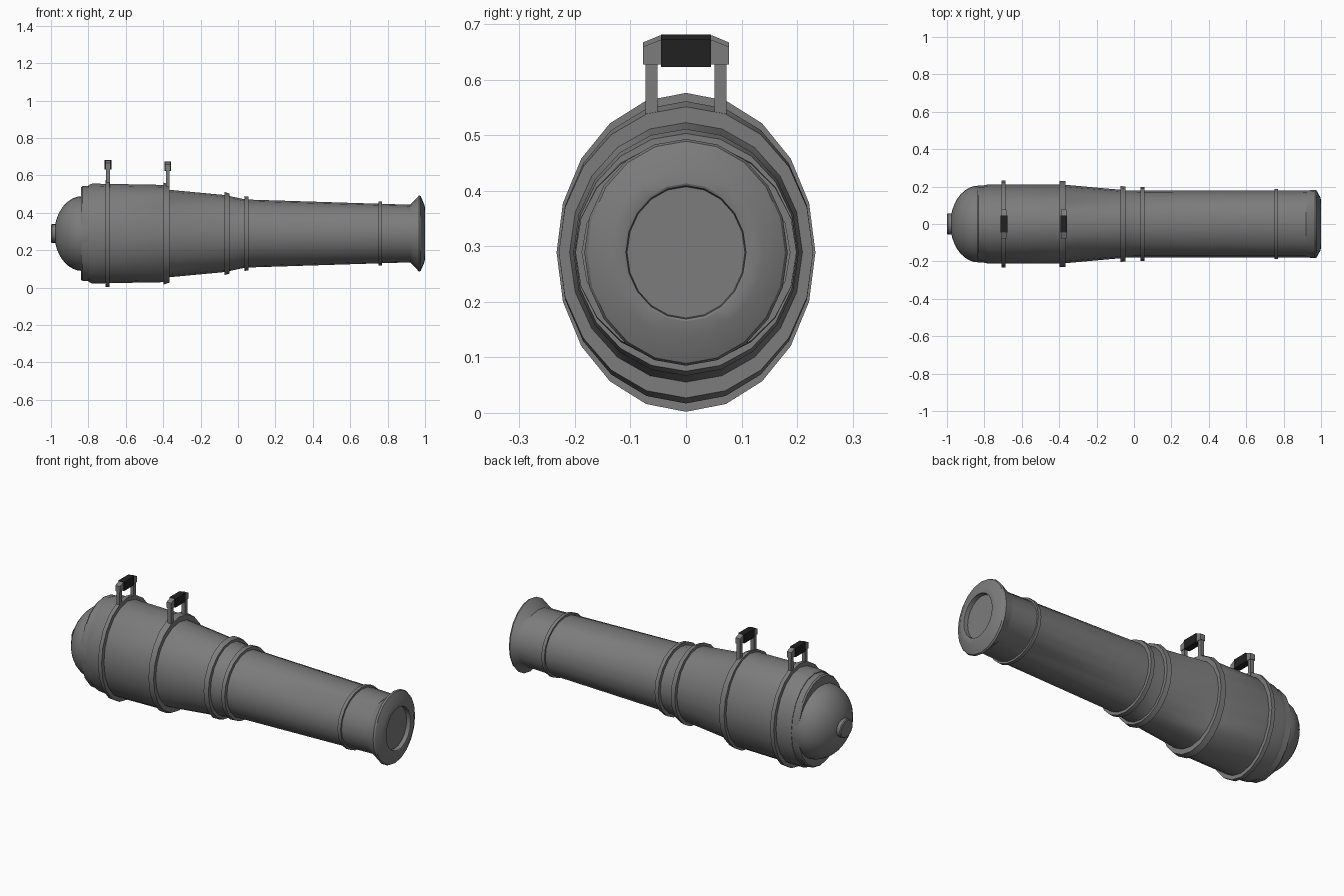
import bpy, bmesh, math

if "Cube" in bpy.data.objects:
    bpy.data.objects.remove(bpy.data.objects["Cube"])

SIDES = 20
CZ = 0.289  # height of the barrel axis


def material(name, v):
    m = bpy.data.materials.new(name)
    m.diffuse_color = (v, v, v, 1)
    m.use_nodes = True
    m.node_tree.nodes["Principled BSDF"].inputs["Base Color"].default_value = m.diffuse_color
    return m


iron = material("iron_grey", 0.2)
black = material("grip_black", 0.015)


def finish(name, bm, mat, smooth=True):
    bmesh.ops.recalc_face_normals(bm, faces=bm.faces)
    me = bpy.data.meshes.new(name)
    bm.to_mesh(me)
    bm.free()
    ob = bpy.data.objects.new(name, me)
    bpy.context.collection.objects.link(ob)
    me.materials.append(mat)
    if smooth:
        bpy.ops.object.select_all(action='DESELECT')
        ob.select_set(True)
        bpy.context.view_layer.objects.active = ob
        bpy.ops.object.shade_smooth_by_angle(angle=math.radians(30))
    return ob


def lathe(name, profile, sides=SIDES):
    """Oval sections (x, half width, half height) lofted along x, capped."""
    bm = bmesh.new()
    rings = []
    for x, ry, rz in profile:
        rings.append([bm.verts.new((x, ry * math.sin(a), CZ + rz * math.cos(a)))
                      for a in (2 * math.pi * i / sides for i in range(sides))])
    for r, s in zip(rings, rings[1:]):
        for i in range(sides):
            j = (i + 1) % sides
            bm.faces.new((r[i], r[j], s[j], s[i]))
    bm.faces.new(rings[0])
    bm.faces.new(rings[-1])
    return finish(name, bm, iron)


def prism(name, outline, x, half, mat):
    """(y, z) outline extruded along x."""
    bm = bmesh.new()
    f = bm.faces.new([bm.verts.new((x - half, y, z)) for y, z in outline])
    ext = bmesh.ops.extrude_face_region(bm, geom=[f])
    bmesh.ops.translate(bm, vec=(2 * half, 0, 0),
                        verts=[v for v in ext["geom"] if isinstance(v, bmesh.types.BMVert)])
    return finish(name, bm, mat, False)


# Rounded breech dome and its end button
dome = []
for i in range(9):
    t = math.radians(12 + 78 * i / 8)
    dome.append((-0.832 - 0.15 * math.cos(t), 0.205 * math.sin(t), 0.2 * math.sin(t)))
lathe("breech_dome", dome + [(-0.78, 0.205, 0.2)], 32)
lathe("breech_button", [(-1.0, 0.052, 0.046), (-0.995, 0.056, 0.05), (-0.95, 0.056, 0.05)])

# Breech plate and thick rear body
lathe("breech_plate", [(-0.84, 0.2, 0.246), (-0.832, 0.205, 0.253), (-0.76, 0.205, 0.256)])
lathe("rear_body", [(-0.80, 0.208, 0.258), (-0.78, 0.211, 0.267), (-0.39, 0.211, 0.26),
                    (-0.37, 0.21, 0.234), (-0.05, 0.181, 0.204)])

# Front barrel, flared muzzle and shallow bore
lathe("barrel", [(-0.06, 0.181, 0.206), (-0.035, 0.18, 0.198), (0.04, 0.179, 0.182),
                 (0.92, 0.179, 0.154), (0.935, 0.18, 0.168), (0.968, 0.183, 0.204),
                 (0.977, 0.178, 0.2), (0.998, 0.14, 0.15), (1.0, 0.113, 0.124),
                 (0.998, 0.108, 0.12), (0.975, 0.106, 0.118)])

# Reinforcing rings: x start, x end, (half width, half height) at both ends
for name, x0, x1, a, b in (
        ("breech_ring", -0.708, -0.686, (0.233, 0.287), (0.233, 0.287)),
        ("body_ring", -0.397, -0.365, (0.229, 0.272), (0.229, 0.262)),
        ("middle_ring_rear", -0.072, -0.045, (0.203, 0.222), (0.2, 0.214)),
        ("middle_ring_front", 0.034, 0.056, (0.199, 0.2), (0.199, 0.197)),
        ("muzzle_ring", 0.75, 0.769, (0.188, 0.17), (0.188, 0.17))):
    lathe(name, [(x0, *a), (x1, *b)])

# Two carrying handles: posts, chamfered elbows and black grips
for tag, x, top in (("rear", -0.695, 0.681), ("front", -0.376, 0.673)):
    for side, s in (("left", -1), ("right", 1)):
        prism(f"{tag}_handle_post_{side}",
              [(s * y, z) for y, z in ((0.051, 0.5), (0.073, 0.5), (0.073, top - 0.04), (0.051, top - 0.04))],
              x, 0.010, iron)
        prism(f"{tag}_handle_elbow_{side}",
              [(s * y, top + z) for y, z in ((0.04, -0.046), (0.077, -0.046), (0.077, -0.014),
                                             (0.048, -0.002), (0.04, -0.002))],
              x, 0.014, iron)
    prism(f"{tag}_handle_grip",
          [(-0.045, top - 0.05), (0.045, top - 0.05), (0.045, top), (-0.045, top)],
          x, 0.018, black)
